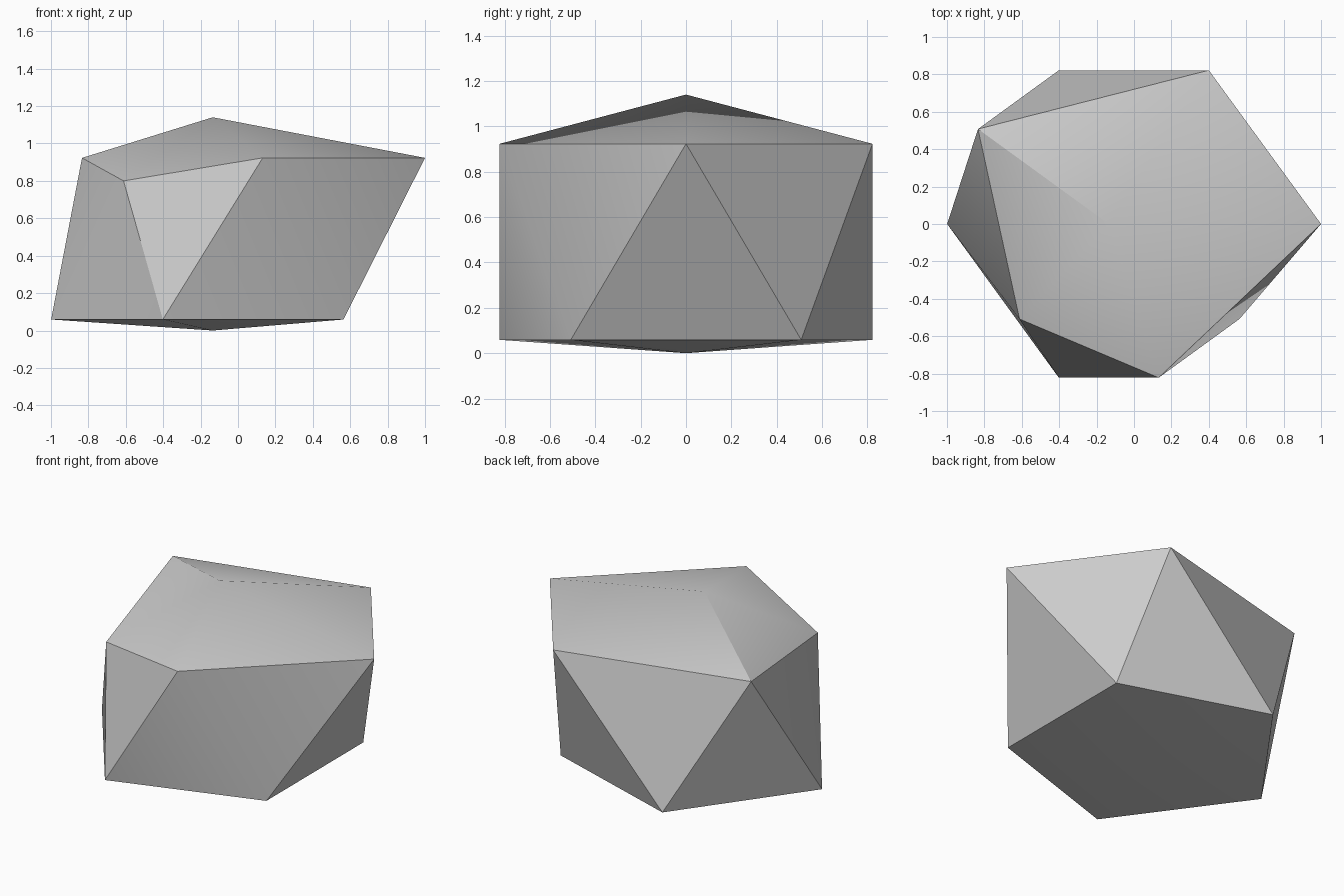
import bpy
import math
from mathutils import Vector

cube = bpy.data.objects.get("Cube")
if cube:
    bpy.data.objects.remove(cube, do_unlink=True)

# Base rock: a coarse twenty-sided ball
bpy.ops.mesh.primitive_ico_sphere_add(subdivisions=1, radius=0.966, location=(0, 0, 0))
rock = bpy.context.object
rock.name = "rock"
rock.data.name = "rock"
for v in rock.data.vertices:
    v.co += Vector((-0.135, 0, 0.491))


def move_corner(near, to):
    """Move the corner closest to one point onto another."""
    corner = min(rock.data.vertices, key=lambda v: (v.co - Vector(near)).length)
    corner.co = to


# Flattened base and low peak
move_corner((-0.135, 0, -0.47), (-0.135, 0, 0))
move_corner((-0.135, 0, 1.46), (-0.135, 0, 1.14))

# Rim corners pulled out of shape
move_corner((0.73, 0, 0.92), (1, 0, 0.923))
move_corner((0.13, 0.82, 0.92), (0.4, 0.822, 0.923))
move_corner((-0.83, -0.51, 0.92), (-0.612, -0.508, 0.8))
rock.data.update()

# Soft shading across shallow edges only
bpy.ops.object.shade_smooth_by_angle(angle=math.radians(30.6))

# Plain grey stone
stone = bpy.data.materials.new("stone_grey")
stone.use_nodes = True
colour = (0.6, 0.6, 0.6, 1)
stone.diffuse_color = colour
stone.node_tree.nodes["Principled BSDF"].inputs["Base Color"].default_value = colour
rock.data.materials.append(stone)
